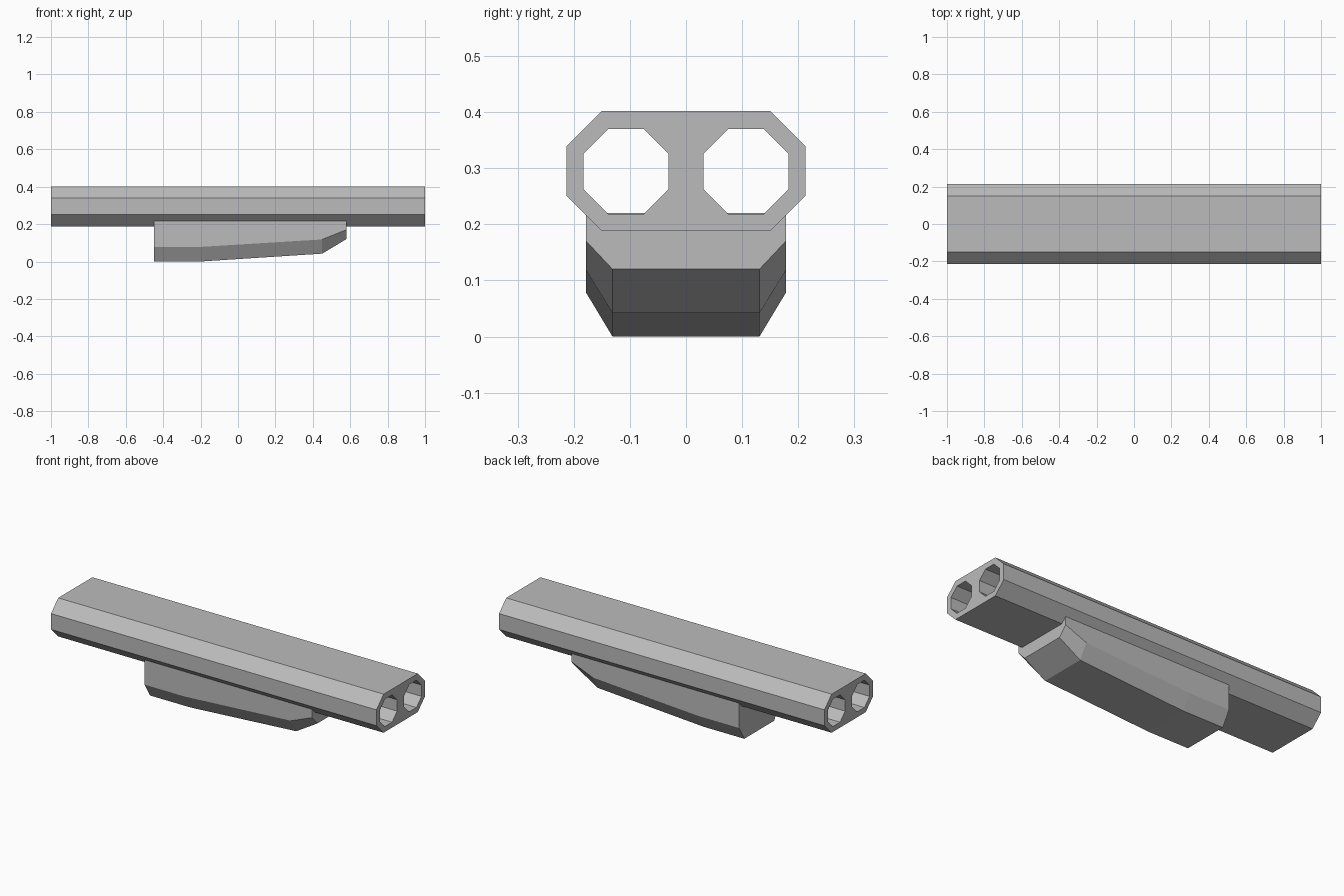
import bpy
import bmesh

if "Cube" in bpy.data.objects:
    bpy.data.objects.remove(bpy.data.objects["Cube"], do_unlink=True)

grey = bpy.data.materials.new("plain grey")
grey.use_nodes = True
colour = (0.5, 0.5, 0.5, 1)
grey.diffuse_color = colour
grey.node_tree.nodes["Principled BSDF"].inputs["Base Color"].default_value = colour


def finish(bm, name):
    bmesh.ops.recalc_face_normals(bm, faces=bm.faces)
    mesh = bpy.data.meshes.new(name)
    bm.to_mesh(mesh)
    bm.free()
    mesh.materials.append(grey)
    bpy.context.collection.objects.link(bpy.data.objects.new(name, mesh))


def octagon(cy, cz, half_y, half_z, flat_y, flat_z):
    """Chamfered rectangle in the y-z plane."""
    quarter = [(half_y, flat_z), (flat_y, half_z)]
    points = quarter + [(-y, z) for y, z in reversed(quarter)]
    points += [(-y, -z) for y, z in points]
    return [(cy + y, cz + z) for y, z in points]


def skin(bm, rings):
    """Join successive closed rings with quads."""
    for a, b in zip(rings, rings[1:]):
        for i in range(len(a)):
            j = (i + 1) % len(a)
            bm.faces.new((a[i], a[j], b[j], b[i]))


# Twin barrel housing: one wide octagon with two open octagonal bores
bm = bmesh.new()
outlines = [octagon(0, 0.295, 0.213, 0.107, 0.15, 0.044)]
outlines += [octagon(y, 0.294, 0.076, 0.076, 0.0315, 0.0315) for y in (-0.107, 0.107)]
for outline in outlines:
    skin(bm, [[bm.verts.new((x, y, z)) for y, z in outline] for x in (-1, 1)])
for x in (-1, 1):
    rim = [e for e in bm.edges if all(v.co.x == x for v in e.verts)]
    bmesh.ops.triangle_fill(bm, edges=rim, use_beauty=True)
finish(bm, "barrel_housing")

# Underslung body: chamfered hull rising towards the nose
bm = bmesh.new()
stations = [(-0.45, 0, 0.078), (-0.2, 0, 0.078), (0.45, 0.042, 0.118), (0.58, 0.12, 0.17)]
rings = []
for x, keel, chine in stations:
    half = [(0.178, 0.22), (0.178, chine), (0.131, keel)]
    section = half + [(-y, z) for y, z in reversed(half)]
    rings.append([bm.verts.new((x, y, z)) for y, z in section])
skin(bm, rings)
bm.faces.new(rings[0])
bm.faces.new(rings[-1])
finish(bm, "underslung_body")
